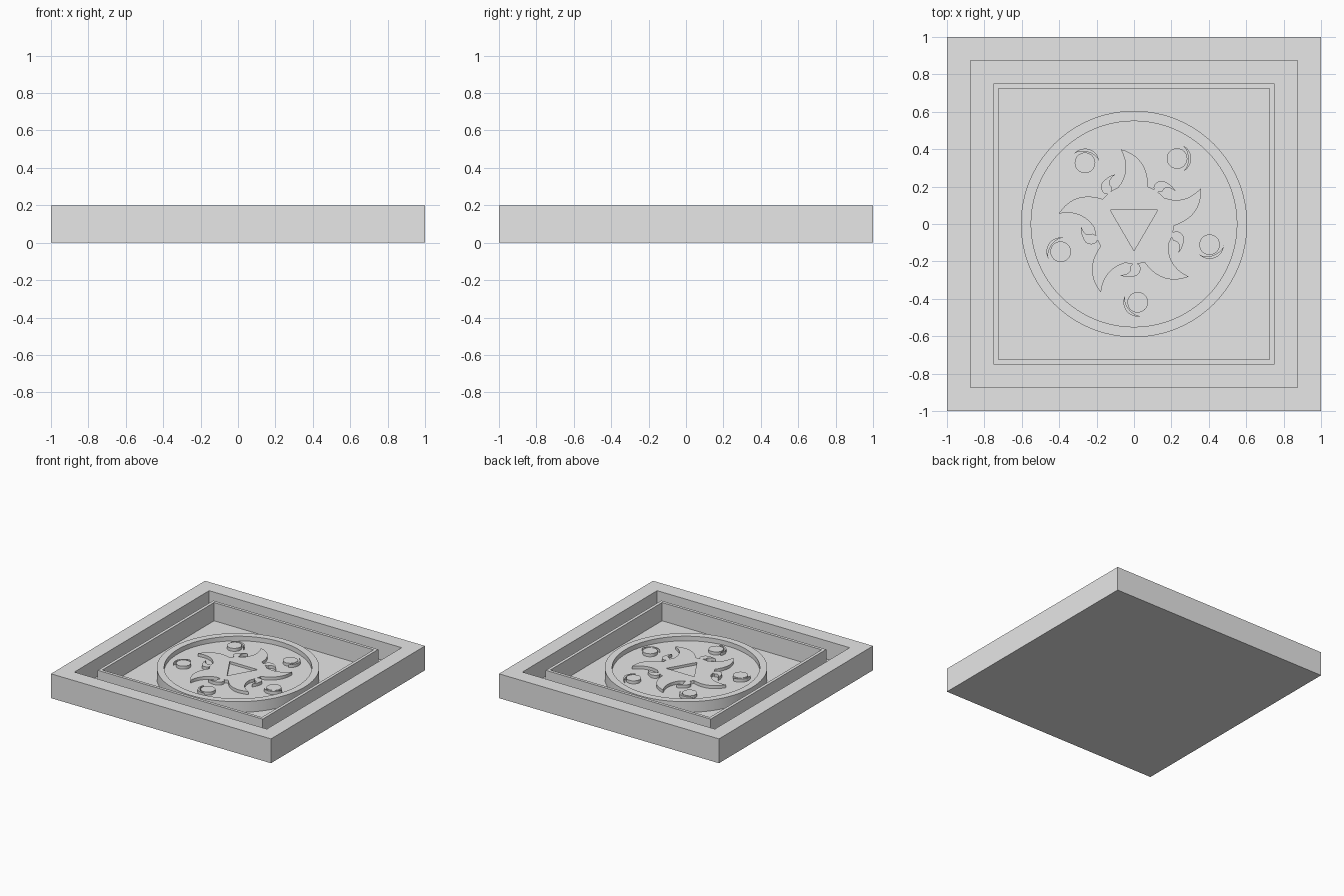
import bpy, bmesh
from math import sin, cos, pi, radians
from mathutils import Matrix, Vector

cube = bpy.data.objects.get("Cube")
if cube:
    bpy.data.objects.remove(cube)

stone = bpy.data.materials.new("grey_stone")
stone.use_nodes = True
stone.diffuse_color = (0.8, 0.8, 0.8, 1)
stone.node_tree.nodes["Principled BSDF"].inputs["Base Color"].default_value = (0.8, 0.8, 0.8, 1)

FLOOR, DISC, RELIEF, RIM, TOP = 0.05, 0.1, 0.125, 0.138, 0.2


def finish(name, bm, smooth=False):
    bmesh.ops.recalc_face_normals(bm, faces=bm.faces)
    mesh = bpy.data.meshes.new(name)
    bm.to_mesh(mesh)
    bm.free()
    obj = bpy.data.objects.new(name, mesh)
    bpy.context.collection.objects.link(obj)
    mesh.materials.append(stone)
    if smooth:
        bpy.ops.object.select_all(action='DESELECT')
        obj.select_set(True)
        bpy.context.view_layer.objects.active = obj
        bpy.ops.object.shade_smooth_by_angle(angle=radians(30))
    return obj


def prism(name, points, z0, z1, smooth=False):
    """Extrude a flat outline between two heights."""
    bm = bmesh.new()
    face = bm.faces.new([bm.verts.new((x, y, z0)) for x, y in points])
    new = bmesh.ops.extrude_face_region(bm, geom=[face])["geom"]
    verts = [v for v in new if isinstance(v, bmesh.types.BMVert)]
    bmesh.ops.translate(bm, verts=verts, vec=(0, 0, z1 - z0))
    return finish(name, bm, smooth)


def ring(name, outer, inner, z0, z1, smooth=False):
    """Closed band between two matching outlines."""
    bm = bmesh.new()
    loops = [[bm.verts.new((x, y, z)) for x, y in pts]
             for pts, z in ((outer, z0), (outer, z1), (inner, z1), (inner, z0))]
    n = len(outer)
    for k in range(4):
        a, b = loops[k], loops[(k + 1) % 4]
        for i in range(n):
            j = (i + 1) % n
            bm.faces.new((a[i], a[j], b[j], b[i]))
    return finish(name, bm, smooth)


def square(h):
    return [(-h, -h), (h, -h), (h, h), (-h, h)]


def circle(r, n=96, cx=0, cy=0):
    return [(cx + r * cos(2 * pi * i / n), cy + r * sin(2 * pi * i / n)) for i in range(n)]


def turn(points, step):
    m = Matrix.Rotation(radians(72 * step), 2)
    return [tuple(m @ Vector(p)) for p in points]


def curve(a, ctrl, b, n=10):
    """Quadratic arc from a towards b, end point left out."""
    a, c, b = Vector(a), Vector(ctrl), Vector(b)
    return [tuple(a.lerp(c, i / n).lerp(c.lerp(b, i / n), i / n)) for i in range(n)]


# Tray: base slab, outer frame and thin inner wall
prism("base_slab", square(1), 0, FLOOR)
ring("outer_frame", square(1), square(0.875), FLOOR, TOP)
ring("inner_wall", square(0.75), square(0.725), FLOOR, TOP)

# Round medallion with raised rim
prism("medallion", circle(0.55), FLOOR, DISC, True)
ring("medallion_rim", circle(0.605), circle(0.55), FLOOR, RIM, True)

# Sun centre with a triangular recess
triangle = [(-0.127, 0.075), (0, -0.143), (0.127, 0.075)]
sun = prism("sun_disc", circle(0.213, 64), DISC, RELIEF, True)
cutter = prism("triangle_cutter", triangle, DISC + 0.005, TOP)
cutter.hide_render = True
cutter.hide_set(True)
cut = sun.modifiers.new("triangle_recess", 'BOOLEAN')
cut.object = cutter
cut.operation = 'DIFFERENCE'
bpy.context.view_layer.objects.active = sun
bpy.ops.object.modifier_apply(modifier=cut.name)
bpy.data.objects.remove(cutter)

# Outlines repeated five times around the sun
tip, left, right = (-0.072, 0.4), (-0.085, 0.195), (0.075, 0.199)
flame = (curve(tip, (-0.01, 0.29), left) + curve(left, (-0.005, 0.225), right)
         + curve(right, (0.075, 0.36), tip))
comma = (curve((-0.02, -0.228), (0.005, -0.195), (0.03, -0.22), 6)
         + curve((0.03, -0.22), (0.045, -0.255), (0.01, -0.278), 6)
         + curve((0.01, -0.278), (-0.04, -0.29), (-0.076, -0.273), 6)
         + curve((-0.076, -0.273), (-0.01, -0.272), (-0.02, -0.228), 6))
mx, my = -0.262, 0.327
crescent = []
for k in range(17):
    t = radians(140 - 132 * k / 16)
    crescent.append((mx + 0.076 * cos(t), my + 0.076 * sin(t)))
for k in range(15, 0, -1):
    t = radians(140 - 132 * k / 16)
    r = 0.076 - 0.016 * sin(pi * k / 16)
    crescent.append((mx + r * cos(t), my + r * sin(t)))

for s in range(5):
    prism(f"sun_flame_{s + 1}", turn(flame, s), DISC, RELIEF, True)
    prism(f"small_flame_{s + 1}", turn(comma, s), DISC, RELIEF, True)
    prism(f"moon_{s + 1}", turn(circle(0.055, 32, mx, my), s), DISC, RELIEF, True)
    prism(f"crescent_{s + 1}", turn(crescent, s), DISC, RELIEF, True)
